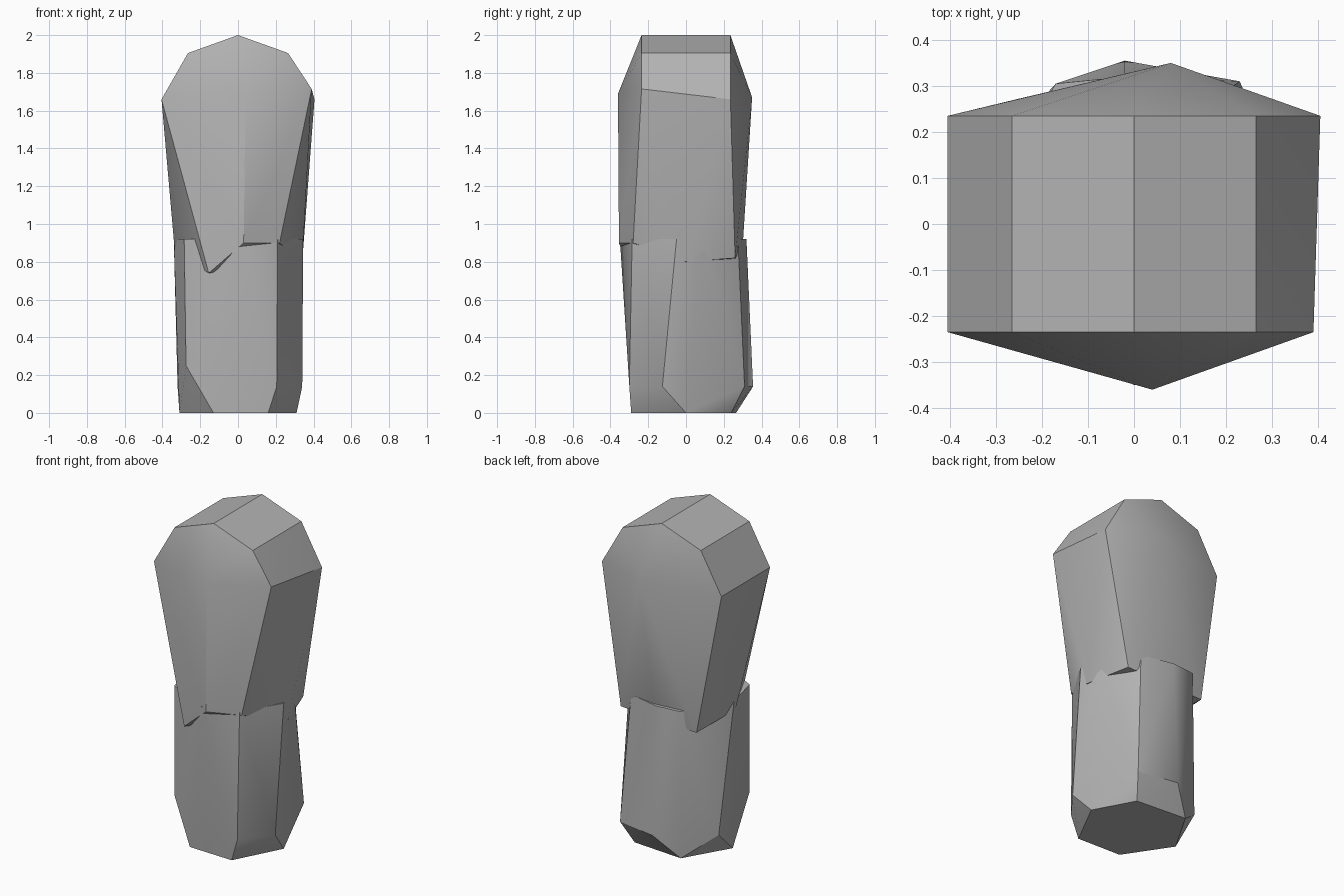
import bpy
import bmesh
from math import radians

if "Cube" in bpy.data.objects:
    bpy.data.objects.remove(bpy.data.objects["Cube"], do_unlink=True)

# Plain stone grey
GREY = (0.45, 0.45, 0.45, 1.0)
stone = bpy.data.materials.new("stone_grey")
stone.use_nodes = True
stone.diffuse_color = GREY
stone.node_tree.nodes["Principled BSDF"].inputs["Base Color"].default_value = GREY


def faceted_block(name, points):
    """Wrap a few corner points in a closed, faceted block."""
    bm = bmesh.new()
    for p in points:
        bm.verts.new(p)
    result = bmesh.ops.convex_hull(bm, input=bm.verts)
    loose = {g for g in result["geom_interior"] + result["geom_unused"]
             if isinstance(g, bmesh.types.BMVert)}
    bmesh.ops.delete(bm, geom=list(loose), context="VERTS")
    bmesh.ops.dissolve_limit(bm, angle_limit=radians(1), verts=bm.verts, edges=bm.edges)
    bmesh.ops.recalc_face_normals(bm, faces=bm.faces)
    mesh = bpy.data.meshes.new(name)
    bm.to_mesh(mesh)
    bm.free()
    mesh.materials.append(stone)
    obj = bpy.data.objects.new(name, mesh)
    bpy.context.collection.objects.link(obj)
    bpy.ops.object.select_all(action="DESELECT")
    obj.select_set(True)
    bpy.context.view_layer.objects.active = obj
    bpy.ops.object.shade_smooth_by_angle(angle=radians(30))
    return obj


# Lower block: chamfered foot, irregular waist ring, flat top
foot = [(0.16, -0.29), (-0.13, -0.28), (-0.31, -0.01),
        (-0.15, 0.265), (0.18, 0.24), (0.31, 0.0)]
waist = [(0.205, -0.30, 0.14), (0.34, -0.125, 0.14), (0.23, 0.31, 0.14),
         (-0.02, 0.355, 0.14), (-0.32, 0.14, 0.14), (-0.275, -0.22, 0.25)]
rim = [(0.21, -0.285), (0.345, -0.05), (0.325, 0.08), (0.18, 0.275),
       (-0.02, 0.32), (-0.17, 0.305), (-0.34, 0.02), (-0.285, -0.21), (0.0, -0.35)]
faceted_block("lower_block",
              [(x, y, 0) for x, y in foot] + waist + [(x, y, 0.92) for x, y in rim])

# Upper block: arched crown between two pointed ends, tapering to the joint
crown = [(x, y, z) for y in (-0.235, 0.235)
         for x, z in ((-0.405, 1.66), (-0.265, 1.905), (0, 2), (0.265, 1.905))]
shoulders = [(0.39, -0.235, 1.715), (0.405, 0.235, 1.66),
             (0.04, -0.36, 1.69), (0.08, 0.35, 1.67)]
joint = [(-0.155, -0.30, 0.74), (0.03, -0.355, 0.90), (0.22, -0.28, 0.90),
         (0.34, 0.0, 0.80), (0.26, 0.26, 0.82), (0.0, 0.30, 0.88),
         (-0.26, 0.27, 0.80), (-0.335, 0.0, 0.86)]
faceted_block("upper_block", crown + shoulders + joint)
